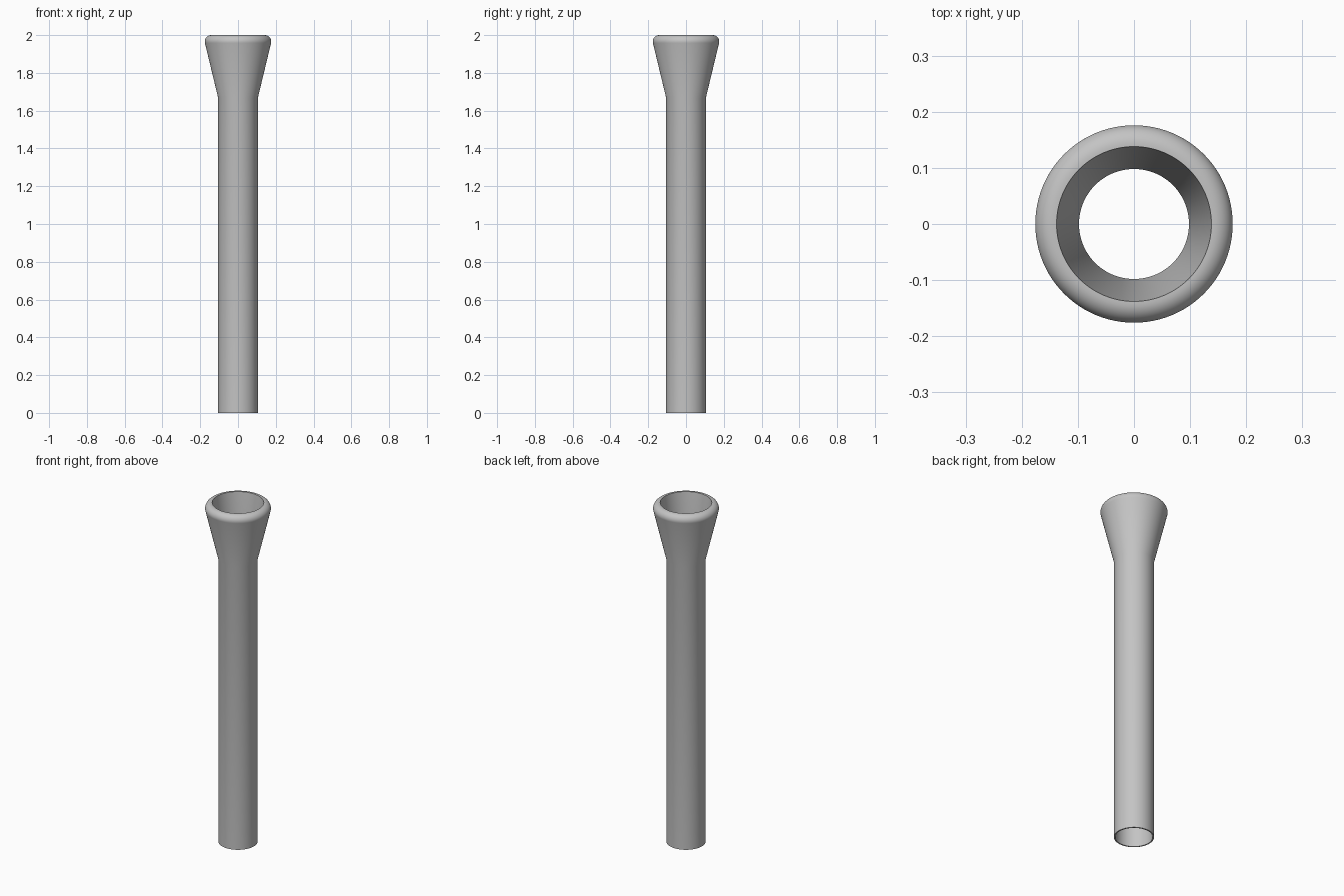
import bpy
import bmesh
import math
from mathutils import Matrix, Vector

cube = bpy.data.objects.get("Cube")
if cube:
    bpy.data.objects.remove(cube, do_unlink=True)

SEGMENTS = 96

# Grey metal
grey = bpy.data.materials.new("light_grey")
grey.use_nodes = True
colour = (0.55, 0.55, 0.55, 1)
grey.diffuse_color = colour
grey.node_tree.nodes["Principled BSDF"].inputs["Base Color"].default_value = colour

# Rounded lip: an arc from the flare's outer edge over to the mouth
lip_centre, lip_radius = Vector((0.142, 1.966)), 0.034
lip = []
for i in range(13):
    a = math.radians(-14 + 104 * i / 12)
    lip.append(lip_centre + lip_radius * Vector((math.cos(a), math.sin(a))))

# Closed wall section (radius, height): outside, lip, inside
profile = [(0.105, 0), (0.105, 1.667)] + [tuple(p) for p in lip]
profile += [(0.138, 2), (0.098, 1.667), (0.098, 0)]

# Spin the section into a hollow flared tube
bm = bmesh.new()
verts = [bm.verts.new((r, 0, z)) for r, z in profile]
edges = [bm.edges.new((v, verts[(i + 1) % len(verts)])) for i, v in enumerate(verts)]
bmesh.ops.spin(bm, geom=verts + edges, cent=(0, 0, 0), axis=(0, 0, 1),
               angle=math.tau, steps=SEGMENTS, use_merge=True)
bmesh.ops.remove_doubles(bm, verts=bm.verts[:], dist=0.0001)
bmesh.ops.recalc_face_normals(bm, faces=bm.faces[:])
mesh = bpy.data.meshes.new("flared_tube")
bm.to_mesh(mesh)
bm.free()
mesh.materials.append(grey)

tube = bpy.data.objects.new("flared_tube", mesh)
bpy.context.collection.objects.link(tube)
bpy.ops.object.select_all(action="DESELECT")
tube.select_set(True)
bpy.context.view_layer.objects.active = tube
bpy.ops.object.shade_smooth_by_angle(angle=math.radians(35))
